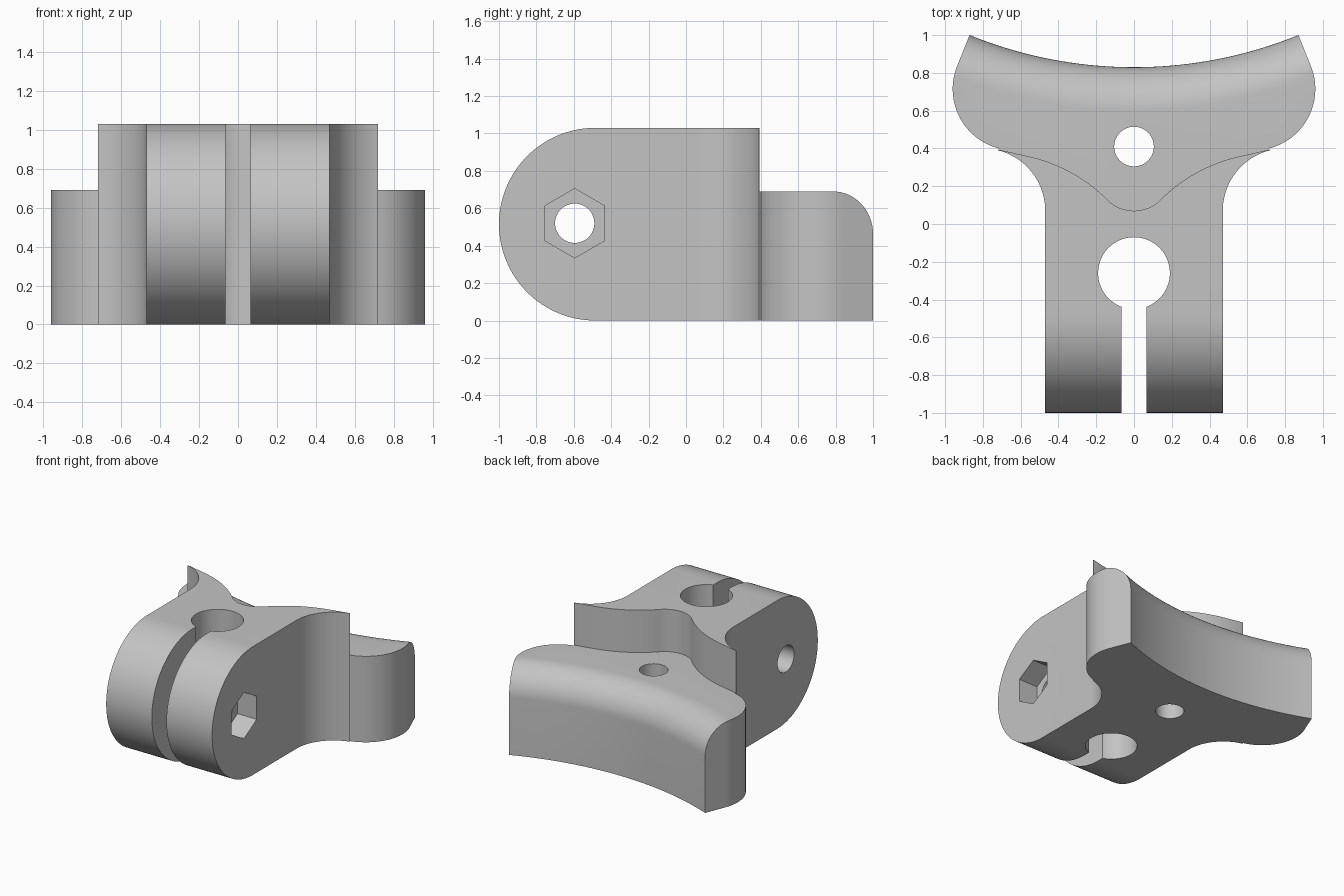
import bpy, bmesh
from math import sin, cos, pi, radians
from mathutils import Vector, Matrix

cube = bpy.data.objects.get("Cube")
if cube:
    bpy.data.objects.remove(cube, do_unlink=True)

grey = bpy.data.materials.new("plain grey")
grey.use_nodes = True
grey.diffuse_color = (0.55, 0.55, 0.55, 1)
grey.node_tree.nodes["Principled BSDF"].inputs["Base Color"].default_value = grey.diffuse_color

HEIGHT, SHELF = 1.03, 0.69
BOLT_Y, BOLT_Z = -0.595, 0.52


def arc(cx, cy, r, a, b, n=24):
    """Points on a circle from angle a to b, in degrees."""
    steps = [radians(a + (b - a) * i / n) for i in range(n + 1)]
    return [(cx + r * cos(t), cy + r * sin(t)) for t in steps]


def mirrored(points):
    """Close a right-hand half outline with its mirror image."""
    return points + [(-x, y) for x, y in reversed(points) if abs(x) > 1e-5]


def make_object(name, bm):
    bmesh.ops.recalc_face_normals(bm, faces=bm.faces)
    mesh = bpy.data.meshes.new(name)
    bm.to_mesh(mesh)
    bm.free()
    mesh.materials.append(grey)
    obj = bpy.data.objects.new(name, mesh)
    bpy.context.collection.objects.link(obj)
    return obj


def prism(name, outline, low, high, along="z"):
    """Extrude an outline: (x, y) along z, or (y, z) along x."""
    bm = bmesh.new()
    if along == "z":
        corners, step = [(u, v, low) for u, v in outline], (0, 0, high - low)
    else:
        corners, step = [(low, u, v) for u, v in outline], (high - low, 0, 0)
    face = bm.faces.new([bm.verts.new(c) for c in corners])
    top = bmesh.ops.extrude_face_region(bm, geom=[face], use_keep_orig=True)["geom"]
    verts = [g for g in top if isinstance(g, bmesh.types.BMVert)]
    bmesh.ops.translate(bm, verts=verts, vec=Vector(step))
    return make_object(name, bm)


def ring(name, profile, centre_y, steps=300):
    """Revolve a closed (radius, z) profile about an upright axis."""
    bm = bmesh.new()
    verts = [bm.verts.new((0, centre_y - r, z)) for r, z in profile]
    edges = [bm.edges.new((v, verts[i - 1])) for i, v in enumerate(verts)]
    bmesh.ops.spin(bm, geom=verts + edges, cent=(0, centre_y, 0), axis=(0, 0, 1),
                   angle=2 * pi, steps=steps)
    bmesh.ops.remove_doubles(bm, verts=bm.verts, dist=1e-4)
    return make_object(name, bm)


def combine(body, cutter, operation="DIFFERENCE"):
    cutter.hide_render = True
    mod = body.modifiers.new(cutter.name, "BOOLEAN")
    mod.operation, mod.object, mod.solver = operation, cutter, "EXACT"
    bpy.context.view_layer.objects.active = body
    bpy.ops.object.modifier_apply(modifier=mod.name)
    bpy.data.objects.remove(cutter, do_unlink=True)


# Plan outline: straight arm flaring into a wide rear flange
half = [(0.47, -1.2)]
half += arc(0.80, 0.07, 0.33, 180, 104)
half += arc(0.635, 0.715, 0.325, -76, 23)
half += [(0.79, 1.2)]
body = prism("clamp_bracket", mirrored(half), -0.1, 1.2)

# Side profile: rounded front end
side = arc(-1 + HEIGHT / 2, HEIGHT / 2, HEIGHT / 2, 270, 90, 64)
combine(body, prism("side_profile", side + [(1.5, HEIGHT), (1.5, 0)], -1.5, 1.5, "x"), "INTERSECT")

# Lowered shelf at the rear, with a rounded recess around the screw hole
step = arc(0, 0.27, 0.20, -90, -45)
step += arc(0.742, -0.472, 0.85, 135, 103)[1:]
step += [(0.715, 0.393), (1.2, 0.3), (1.2, 1.5)]
combine(body, prism("shelf_cutter", mirrored(step), SHELF, 1.4))

# Concave back face with a rounded top edge
R, F = 2.31, 0.23
back = [(R - 0.5, -0.1), (R, -0.1)]
back += arc(R + F, SHELF - F, F, 180, 90, 16)
back += [(R + F, 0.8), (R - 0.5, 0.8)]
combine(body, ring("back_cutter", back, 0.83 + R))

# Upright bore with its clamping slot, and the screw hole
combine(body, prism("bore_cutter", arc(0, -0.26, 0.19, 0, 360, 64)[:-1], -0.2, 1.3))
slot = [(-0.065, -1.3), (0.065, -1.3), (0.065, -0.26), (-0.065, -0.26)]
combine(body, prism("slot_cutter", slot, -0.2, 1.3))
combine(body, prism("screw_hole_cutter", arc(0, 0.41, 0.105, 0, 360, 48)[:-1], -0.2, 1.3))

# Cross bolt hole and hexagonal nut recess on the left side
combine(body, prism("bolt_cutter", arc(BOLT_Y, BOLT_Z, 0.105, 0, 360, 48)[:-1], -1, 1, "x"))
combine(body, prism("nut_cutter", arc(BOLT_Y, BOLT_Z, 0.185, 90, 450, 6)[:-1], 0.30, 0.8, "x"))

# Smooth curved walls, crisp edges
body.select_set(True)
bpy.context.view_layer.objects.active = body
bpy.ops.object.shade_smooth_by_angle(angle=radians(25))
